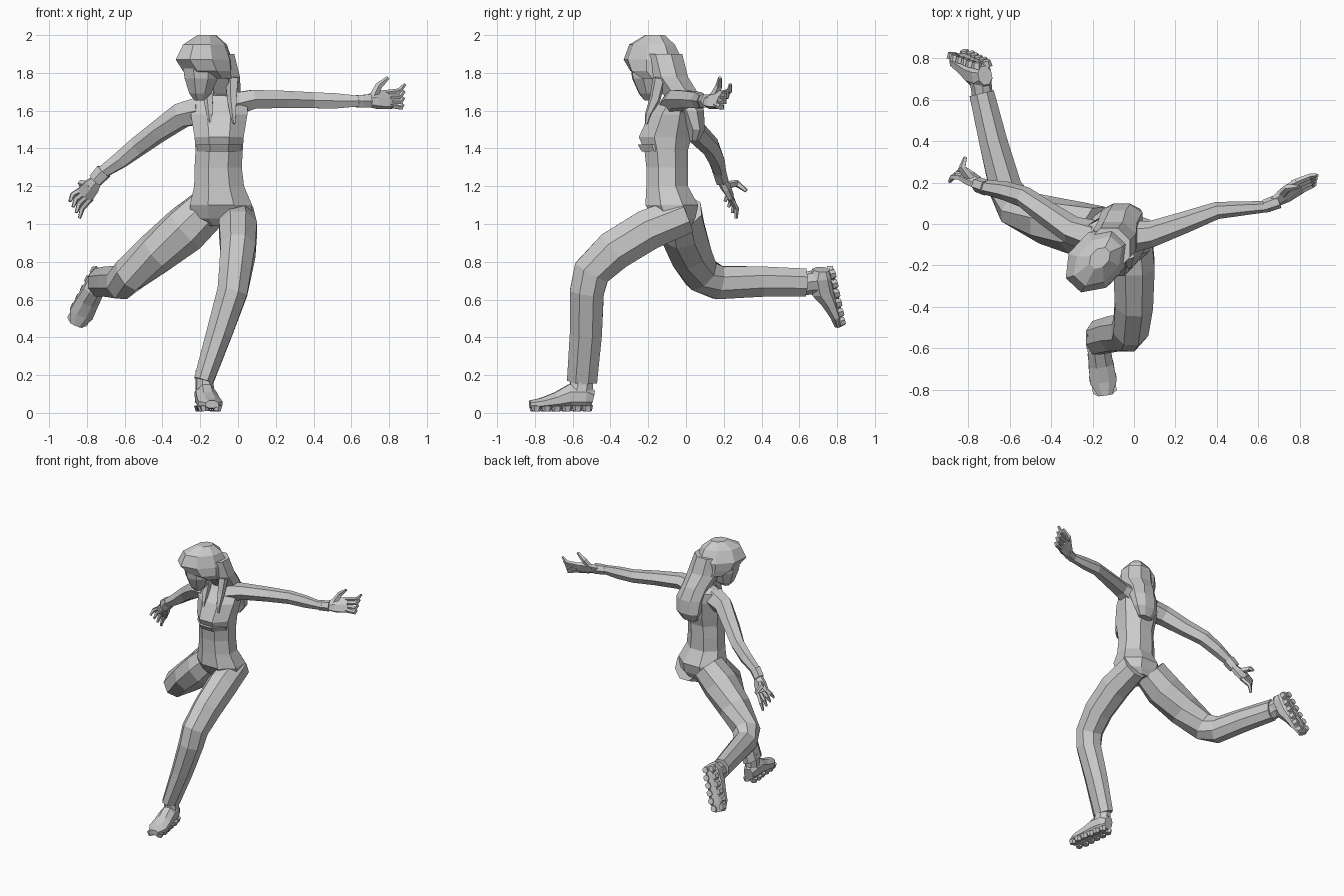
import bpy, bmesh
from math import cos, sin, pi
from mathutils import Vector as V

def loft(name, stations, ref=(1, 0, 0), n=8, axis=None):
    """Skin rings (x, y, z, half size along ref, half size across) into a closed faceted solid."""
    bm = bmesh.new()
    pts = [V(s[:3]) for s in stations]
    k = 1 / cos(pi / n)
    rings = []
    for i, s in enumerate(stations):
        if axis:
            t = V(axis)
        else:
            t = V((0, 0, 0))
            if i > 0:
                t += (pts[i] - pts[i - 1]).normalized()
            if i < len(pts) - 1:
                t += (pts[i + 1] - pts[i]).normalized()
        t = t.normalized()
        r = V(ref)
        u = (r - t * r.dot(t)).normalized()
        v = t.cross(u)
        rings.append([bm.verts.new(pts[i] + u * s[3] * k * cos(2 * pi * (j + .5) / n)
                                   + v * s[4] * k * sin(2 * pi * (j + .5) / n)) for j in range(n)])
    for a, b in zip(rings, rings[1:]):
        for j in range(n):
            bm.faces.new((a[j], a[(j + 1) % n], b[(j + 1) % n], b[j]))
    bm.faces.new(rings[0])
    bm.faces.new(rings[-1])
    bmesh.ops.recalc_face_normals(bm, faces=bm.faces)
    me = bpy.data.meshes.new(name)
    bm.to_mesh(me)
    bm.free()
    ob = bpy.data.objects.new(name, me)
    bpy.context.collection.objects.link(ob)
    return ob

def foot(name, heel, fwd, up):
    """Shoe with ankle and a row of sole treads on both edges."""
    o, f = V(heel), V(fwd).normalized()
    up = V(up)
    h = (up - f * up.dot(f)).normalized()
    s = f.cross(h)
    P = lambda a, b, c=0: tuple(o + f * a + h * b + s * c)
    loft(name, [P(0, .07) + (.035, .045), P(.04, .08) + (.05, .065), P(.12, .08) + (.055, .065),
                P(.19, .06) + (.06, .045), P(.27, .045) + (.065, .03), P(.335, .04) + (.035, .02)], s)
    loft(name + "_ankle", [P(.07, .08) + (.05, .065), P(.06, .14) + (.045, .06),
                           P(.055, .22) + (.045, .055)], s)
    for i, w in enumerate((.035, .045, .045, .05, .055, .045)):
        for d in (-1, 1):
            a = .03 + .055 * i
            loft(name + "_tread", [P(a, .005, d * w * .7) + (.018, .02),
                                   P(a, .035, d * w * .8) + (.022, .025)], s, 6)

def hand(name, wrist, knuckles, spread, tip_a, tip_b, bend, thumb):
    """Flat palm, four bent fingers fanned between two tips, and a thumb."""
    w, k, sp = V(wrist), V(knuckles), V(spread)
    half = sp.length
    loft(name + "_palm", [tuple(w) + (.025, .02), tuple(w.lerp(k, .45)) + (half * .85, .024),
                          tuple(k) + (half, .017)], sp, 6)
    for i in range(4):
        q = i / 3
        base = k + sp * (q * 2 - 1) * .75
        tip = V(tip_a).lerp(V(tip_b), q)
        mid = base.lerp(tip, .55) + V(bend)
        base -= (mid - base) * .3
        loft(name + "_finger", [tuple(base) + (.013, .014), tuple(mid) + (.012, .012),
                                tuple(tip) + (.007, .007)], sp, 5)
    loft(name + "_thumb", [tuple(p) + (r, r) for p, r in zip(thumb, (.02, .016, .008))], sp, 5)

Z = (0, 0, 1)
# Torso, from crotch to neck
loft("torso", [(-.09, -.05, .99, .10, .08), (-.09, -.06, 1.03, .16, .11), (-.09, -.075, 1.1, .165, .14),
               (-.1, -.1, 1.2, .132, .11), (-.105, -.1, 1.3, .125, .11), (-.1, -.105, 1.39, .125, .115),
               (-.1, -.11, 1.46, .13, .14), (-.1, -.08, 1.58, .15, .115), (-.1, -.055, 1.65, .15, .08),
               (-.1, -.06, 1.68, .07, .055), (-.14, -.12, 1.78, .05, .05)], axis=Z)
# Bust panel hem
loft("bust_hem", [(-.1, -.12, 1.385, .115, .115), (-.1, -.13, 1.42, .12, .125)], axis=Z)

# Legs
loft("front_leg", [(-.01, 0, 1.05, .09, .10), (0, -.2, .97, .1, .108), (0, -.38, .86, .092, .107),
                   (-.015, -.5, .745, .085, .098), (-.03, -.525, .64, .08, .09),
                   (-.1, -.53, .42, .068, .085), (-.182, -.55, .17, .052, .08)])
loft("back_leg", [(-.17, -.03, 1.07, .11, .11), (-.28, -.02, .97, .12, .12), (-.43, .02, .85, .105, .11),
                  (-.57, .08, .735, .09, .095), (-.62, .17, .69, .078, .088),
                  (-.68, .4, .695, .068, .08), (-.735, .63, .69, .06, .074)])
foot("front_foot", (-.185, -.495, .005), (.14, -1, 0), Z)
foot("back_foot", (-.725, .785, .775), (-.14, .06, -.31), (.1, -.97, -.2))

# Arms with cuffs
loft("left_arm", [(-.02, -.06, 1.635, .06, .07), (.08, -.05, 1.66, .05, .055), (.25, .01, 1.66, .045, .045),
                  (.4, .065, 1.655, .042, .036), (.52, .075, 1.652, .04, .03),
                  (.66, .085, 1.65, .026, .022)], Z, 6)
loft("left_cuff", [(.63, .085, 1.65, .032, .028), (.7, .11, 1.652, .034, .03)], Z, 6)
loft("right_arm", [(-.2, -.06, 1.6, .07, .07), (-.3, -.03, 1.575, .063, .06), (-.42, .05, 1.49, .052, .052),
                   (-.53, .13, 1.41, .048, .045), (-.62, .16, 1.34, .042, .04),
                   (-.73, .18, 1.265, .03, .03)], Z, 6)
loft("right_cuff", [(-.71, .175, 1.28, .04, .034), (-.755, .19, 1.23, .036, .032)], Z, 6)
hand("left_hand", (.67, .1, 1.65), (.80, .185, 1.66), (-.02, .025, .045),
     (.875, .19, 1.635), (.885, .235, 1.74), (.015, .01, -.015),
     ((.71, .14, 1.66), (.745, .175, 1.73), (.795, .18, 1.775)))
hand("right_hand", (-.74, .185, 1.24), (-.815, .235, 1.15), (-.035, -.01, .035),
     (-.84, .265, 1.03), (-.89, .205, 1.12), (-.008, .012, .01),
     ((-.775, .2, 1.2), (-.83, .27, 1.215), (-.815, .32, 1.175)))

# Head: face, then hair cap, hair falling down the back and two front locks
F = (-.68, -.73, 0)
loft("face", [(-.205, -.195, 1.655, .025, .025), (-.2, -.19, 1.69, .06, .055), (-.195, -.195, 1.77, .09, .085),
              (-.2, -.2, 1.87, .1, .09)], F, axis=Z)
loft("hair_cap", [(-.14, -.13, 1.77, .09, .11), (-.165, -.165, 1.81, .13, .122), (-.18, -.175, 1.87, .165, .122),
                  (-.175, -.18, 1.95, .13, .09), (-.165, -.165, 2.0, .055, .04)], F, axis=Z)
loft("hair_back", [(-.12, -.12, 1.9, .1, .1), (-.1, -.09, 1.78, .11, .1), (-.08, -.03, 1.69, .095, .095),
                   (-.06, .03, 1.6, .1, .065), (-.06, .055, 1.5, .09, .045), (-.065, .045, 1.44, .055, .025)], axis=Z)
for x in (-.155, -.03):
    loft("front_lock", [(x, -.14, 1.77, .03, .03), (x, -.165, 1.66, .022, .025),
                        (x + .005, -.2, 1.58, .014, .014), (x + .01, -.21, 1.53, .005, .006)], n=5)
